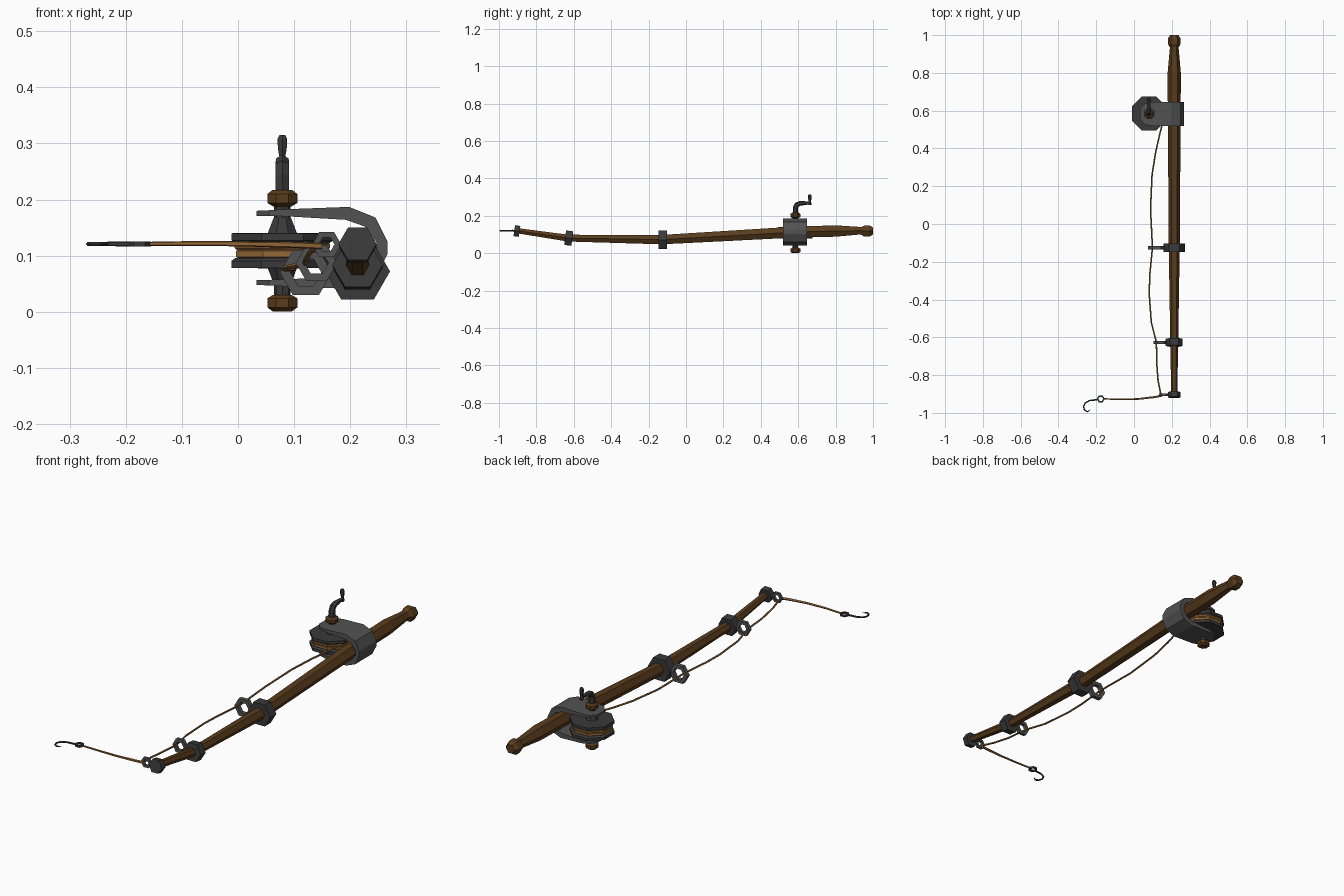
import bpy, bmesh
from math import sin, cos, pi
from mathutils import Vector as V


def mat(name, col):
    m = bpy.data.materials.new(name)
    m.diffuse_color = (*col, 1)
    return m


WOOD = mat("wood", (0.10, 0.045, 0.012))
IRON = mat("dark_iron", (0.042, 0.042, 0.042))
STEEL = mat("steel", (0.085, 0.085, 0.085))
ROPE = mat("rope", (0.30, 0.14, 0.04))


def finish(name, bm, m):
    bmesh.ops.recalc_face_normals(bm, faces=bm.faces)
    me = bpy.data.meshes.new(name)
    bm.to_mesh(me)
    bm.free()
    me.materials.append(m)
    ob = bpy.data.objects.new(name, me)
    bpy.context.collection.objects.link(ob)
    return ob


def tube(name, pts, radii, n, m, up=(0, 0, 1), phase=0.0, closed=False, squash=1.0):
    """Sweep an n-gon along pts; radii is one number or one per point."""
    pts = [V(p) for p in pts]
    k = len(pts)
    if not isinstance(radii, (list, tuple)):
        radii = [radii] * k
    bm = bmesh.new()
    rings = []
    for i, p in enumerate(pts):
        a = pts[(i - 1) % k] if closed else pts[max(i - 1, 0)]
        b = pts[(i + 1) % k] if closed else pts[min(i + 1, k - 1)]
        t = (b - a).normalized()
        s = t.cross(V(up)).normalized()
        u = s.cross(t)
        rings.append([bm.verts.new(p + radii[i] * (s * cos(2 * pi * j / n + phase)
                      + u * squash * sin(2 * pi * j / n + phase))) for j in range(n)])
    for i in range(k if closed else k - 1):
        A, B = rings[i], rings[(i + 1) % k]
        for j in range(n):
            bm.faces.new((A[j], A[(j + 1) % n], B[(j + 1) % n], B[j]))
    if not closed:
        bm.faces.new(rings[0])
        bm.faces.new(rings[-1])
    return finish(name, bm, m)


RX = 0.213           # rod axis
CX, CY = 0.079, 0.585  # reel axis


def lathe(name, prof, n, m, phase=0.0):
    return tube(name, [(CX, CY, z) for z, r in prof], [r for z, r in prof], n, m,
                up=(0, 1, 0), phase=phase)


# Rod shaft, bent, six-sided
rod = [(-0.905, 0.121, 0.016), (-0.63, 0.081, 0.021), (-0.13, 0.073, 0.029),
       (0.58, 0.113, 0.034), (0.80, 0.119, 0.035), (0.945, 0.121, 0.022)]
tube("rod_shaft", [(RX, y, z) for y, z, r in rod], [r for y, z, r in rod], 6, WOOD)
# Butt knob
tube("butt_knob", [(RX, y, 0.119) for y in (0.935, 0.953, 0.982, 1.0)],
     [0.023, 0.034, 0.034, 0.022], 6, WOOD)

# Clamps with line guides: y, z, slope, clamp radius, half width, loop x, loop z, loop radius
guides = [("middle", -0.125, 0.072, 0.0, 0.058, 0.023, 0.121, 0.070, 0.037),
          ("front", -0.627, 0.081, -0.12, 0.045, 0.019, 0.140, 0.087, 0.029),
          ("tip", -0.904, 0.119, -0.15, 0.034, 0.014, 0.158, 0.120, 0.020)]
for nm, y, z, sl, r, h, lx, lz, lr in guides:
    tube(nm + "_clamp", [(RX, y + s * h, z + s * h * sl) for s in (-1, 1)], r, 6, IRON)
    tube(nm + "_guide_loop",
         [(lx + lr * cos(pi * i / 3), y, lz + lr * sin(pi * i / 3)) for i in range(6)],
         0.28 * lr + 0.003, 4, STEEL, up=(0, 1, 0), phase=pi / 4, closed=True)

# Reel bracket: C-shaped strap, narrower and chamfered at the arm ends
# (outer x, outer z offset, inner x, inner z offset, half width)
strap = [(0.033, 0.066, 0.033, 0.057, 0.028), (0.055, 0.067, 0.055, 0.057, 0.055),
         (0.09, 0.069, 0.09, 0.056, 0.064), (0.198, 0.073, 0.192, 0.050, 0.064),
         (0.245, 0.054, 0.226, 0.038, 0.064), (0.266, 0.012, 0.247, 0.010, 0.064)]
strap += [(a, -b, c, -d, w) for a, b, c, d, w in reversed(strap)]
bm = bmesh.new()
rows = [[bm.verts.new(p) for p in ((a, 0.583 - w, 0.114 + b), (a, 0.583 + w, 0.114 + b),
                                   (c, 0.583 + w, 0.114 + d), (c, 0.583 - w, 0.114 + d))]
        for a, b, c, d, w in strap]
for A, B in zip(rows, rows[1:]):
    for j in range(4):
        bm.faces.new((A[j], A[(j + 1) % 4], B[(j + 1) % 4], B[j]))
bm.faces.new(rows[0])
bm.faces.new(rows[-1])
finish("reel_bracket", bm, STEEL)

# Spool flanges with conical hubs, mirrored about the spool centre
for side, s in (("upper", 1), ("lower", -1)):
    lathe(side + "_spool_flange",
          [(0.109 + s * d, r) for d, r in ((0.013, 0.090), (0.018, 0.098), (0.031, 0.098),
                                           (0.0315, 0.028), (0.058, 0.017))],
          8, IRON, pi / 8)
    lathe(side + "_axle_nut",
          [(0.109 + s * d, r) for d, r in ((0.079, 0.018), (0.085, 0.029),
                                           (0.101, 0.029), (0.108, 0.019))], 8, WOOD, pi / 8)
lathe("axle", [(0.005, 0.015), (0.21, 0.015)], 8, IRON)
# Wound line on the spool
lathe("wound_line_lower", [(0.094, 0.084), (0.098, 0.089), (0.108, 0.089), (0.112, 0.084)],
      8, ROPE, pi / 8)
lathe("wound_line_upper", [(0.110, 0.088), (0.114, 0.092), (0.121, 0.092), (0.125, 0.086)],
      8, ROPE, pi / 8)

# Crank arm and handle
tube("crank_arm", [(CX, CY, 0.21), (CX, CY, 0.243), (CX, CY + 0.007, 0.259),
                   (CX, CY + 0.025, 0.267), (CX, CY + 0.072, 0.269)],
     [0.014, 0.014, 0.014, 0.013, 0.008], 6, IRON, up=(1, 0, 0))
tube("crank_handle", [(CX, CY + 0.077, z) for z in (0.257, 0.264, 0.276, 0.290, 0.308, 0.315)],
     [0.007, 0.010, 0.006, 0.009, 0.010, 0.006], 6, IRON, up=(1, 0, 0))

# Line from the reel through the guides and off to the hook
path = [(0.155, 0.545, 0.117), (0.140, 0.49, 0.112), (0.115, 0.38, 0.103), (0.096, 0.26, 0.094),
        (0.088, 0.08, 0.082), (0.098, -0.125, 0.076), (0.084, -0.27, 0.076),
        (0.081, -0.37, 0.077), (0.092, -0.52, 0.080), (0.119, -0.627, 0.086),
        (0.121, -0.74, 0.094), (0.128, -0.83, 0.106), (0.143, -0.904, 0.117)]
tube("fishing_line", path, 0.0045, 5, ROPE)
tube("loose_line", [(0.149, -0.909, 0.117), (0.11, -0.917, 0.119), (0.02, -0.927, 0.121),
                    (-0.07, -0.929, 0.122), (-0.157, -0.926, 0.121)],
     [0.006, 0.006, 0.005, 0.0045, 0.004], 5, ROPE)

# Hook eye and hook
tube("hook_eye", [(-0.176 + 0.017 * cos(pi * i / 3), -0.926 + 0.017 * sin(pi * i / 3), 0.121)
                  for i in range(6)], 0.006, 4, IRON, phase=pi / 4, closed=True)
tube("hook", [(-0.19, -0.93, 0.121), (-0.235, -0.935, 0.121), (-0.257, -0.947, 0.121),
              (-0.267, -0.966, 0.121), (-0.262, -0.984, 0.121), (-0.247, -0.994, 0.121),
              (-0.230, -0.982, 0.121)],
     [0.005, 0.004, 0.004, 0.004, 0.004, 0.004, 0.001], 5, IRON)
